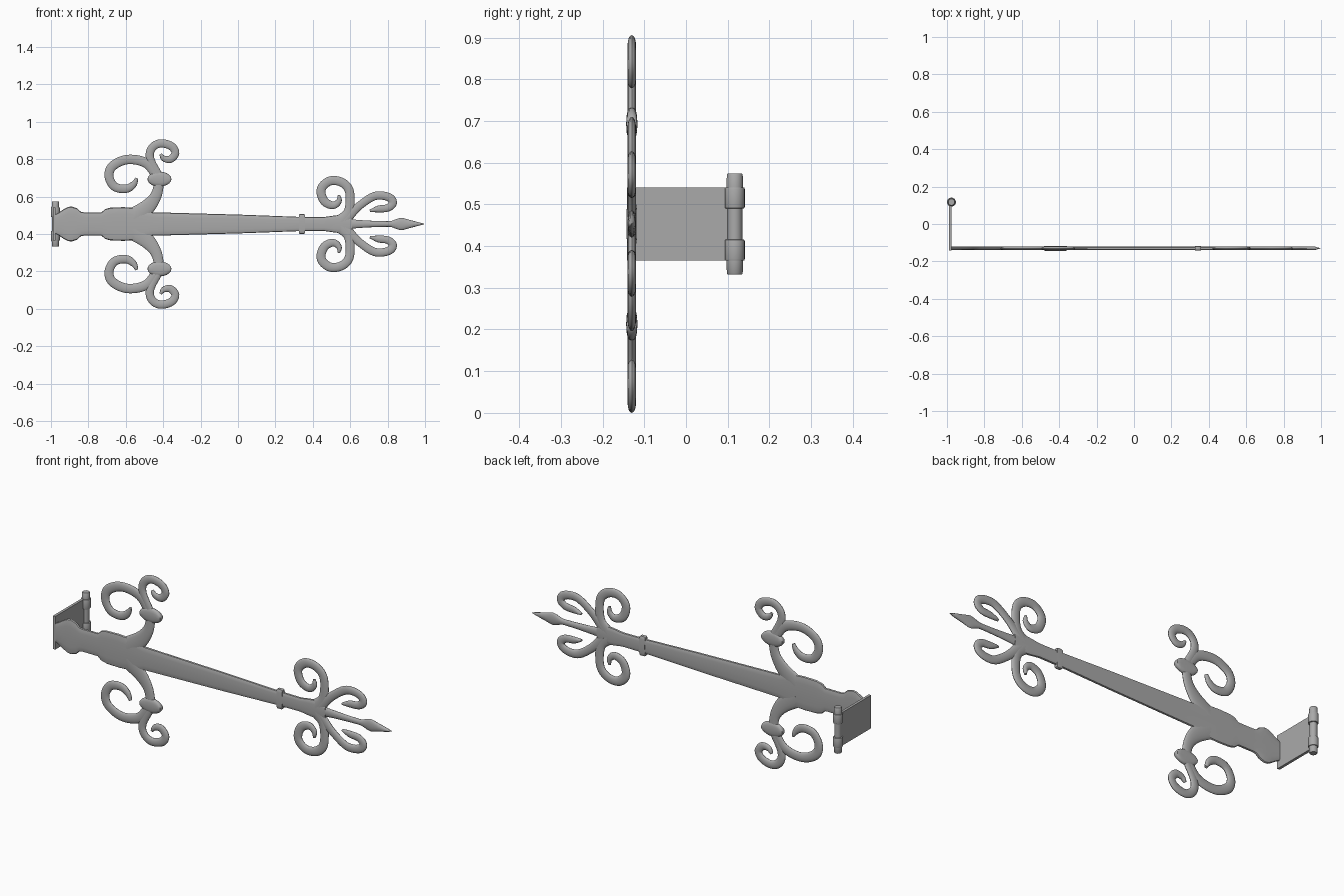
import bpy
import bmesh
from math import cos, sin, pi, copysign
from mathutils import Vector

cube = bpy.data.objects.get("Cube")
if cube:
    bpy.data.objects.remove(cube)

MID_Z = 0.453      # mirror height of the strap
STRAP_Y = -0.13    # depth plane of the strap
HALF = 0.01        # half thickness of the ironwork
SIDES = 16

iron = bpy.data.materials.new("grey_iron")
iron.use_nodes = True
colour = (0.4, 0.4, 0.4, 1)
iron.diffuse_color = colour
iron.node_tree.nodes["Principled BSDF"].inputs["Base Color"].default_value = colour


def finish(name, bm, angle=40):
    """Turn a bmesh into a named, shaded iron object."""
    bmesh.ops.recalc_face_normals(bm, faces=bm.faces)
    mesh = bpy.data.meshes.new(name)
    bm.to_mesh(mesh)
    bm.free()
    mesh.materials.append(iron)
    obj = bpy.data.objects.new(name, mesh)
    bpy.context.collection.objects.link(obj)
    bpy.ops.object.select_all(action='DESELECT')
    obj.select_set(True)
    bpy.context.view_layer.objects.active = obj
    bpy.ops.object.shade_smooth_by_angle(angle=angle * pi / 180)
    return obj


def skin(bm, rings):
    """Bridge rings of points and cap both ends."""
    loops = [[bm.verts.new(p) for p in ring] for ring in rings]
    for a, b in zip(loops, loops[1:]):
        for i in range(len(a)):
            j = (i + 1) % len(a)
            bm.faces.new((a[i], a[j], b[j], b[i]))
    bm.faces.new(loops[0])
    bm.faces.new(loops[-1])


def spline(pts, steps):
    """Catmull-Rom samples through (x, z, half width) points."""
    p = [Vector(q) for q in pts]
    p = [p[0] * 2 - p[1]] + p + [p[-1] * 2 - p[-2]]
    out = []
    for a, b, c, d in zip(p, p[1:], p[2:], p[3:]):
        for k in range(steps):
            t = k / steps
            out.append(b + (c - a) * t / 2 + (a * 2 - b * 5 + c * 4 - d) * t * t / 2
                       + (b * 3 - a - c * 3 + d) * t ** 3 / 2)
    return out + [p[-2]]


def forge(name, pts, flip=1, steps=6, half=HALF, power=1.0):
    """Sweep a flattened section along a path given in hundredths."""
    path = spline(pts, steps) if steps > 1 else [Vector(q) for q in pts]
    rings = []
    for i, p in enumerate(path):
        d = path[min(i + 1, len(path) - 1)] - path[max(i - 1, 0)]
        d = Vector((d.x, d.y)).normalized()
        ring = []
        for k in range(SIDES):
            a = 2 * pi * k / SIDES
            u = copysign(abs(cos(a)) ** power, cos(a)) * p.z
            v = copysign(abs(sin(a)) ** power, sin(a)) * min(half, p.z / 100)
            ring.append(((p.x - d.y * u) / 100, STRAP_Y + v,
                         MID_Z + flip * (p.y + d.x * u) / 100))
        rings.append(ring)
    bm = bmesh.new()
    skin(bm, rings)
    return finish(name, bm)


# Long tapering strap with its rounded heel and shoulder
strap = [(-98, 5), (-96, 6), (-93, 8), (-91, 9.1), (-89, 9.4), (-86, 8.4), (-84, 6.5),
         (-82, 6.2), (-73, 6.2), (-71, 8), (-68, 8.8), (-61, 9), (-53, 8.5), (-46, 6.3),
         (-39, 6.1), (1, 5), (33, 3.8), (46, 3.7), (52, 4.6), (57, 5), (61, 3)]
forge("strap", [(x, 0, w) for x, w in strap], steps=1, power=0.6)

# Spear point at the tip
spear = [(57, 2.8), (68, 1.9), (80, 1.5), (83, 2), (87, 3.3), (91, 2.4), (99.7, 0.1)]
forge("spear_tip", [(x, 0, w) for x, w in spear], steps=3)

# Raised collar band across the strap
forge("strap_collar", [(x, 0, w) for x, w in
                       ((32.5, 4.9), (33, 5.3), (35.3, 5.3), (35.8, 4.9))],
      steps=1, half=0.0125, power=0.4)

# Mirrored scrollwork
scrolls = {
    "stem": [(-56, 3, 5.5), (-48, 9.5, 4), (-43.5, 16, 2.9), (-42, 24, 2.6)],
    "large_scroll": [(-43, 25, 2.5), (-49, 32.5, 2.6), (-59, 34.5, 2.5), (-67, 31, 2.5),
                     (-69, 25.5, 2.4), (-66, 20, 2.3), (-60, 18.8, 2.2), (-56, 21, 1.8),
                     (-54, 24.5, 0.8)],
    "small_scroll": [(-42, 25, 2.3), (-46.5, 33.5, 2.2), (-47, 38.5, 2.2),
                     (-44.5, 42, 2.2), (-40.5, 43.1, 2.2), (-35.5, 41.5, 2.2),
                     (-33.5, 38, 2.1), (-36, 34.7, 2), (-39.5, 35, 1.6), (-41.5, 37.3, 0.7)],
    "end_scroll": [(55, 1, 4), (59, 6, 2.8), (60, 13, 2.4), (59, 19, 2.4), (55, 22.5, 2.4),
                   (49.5, 23.1, 2.4), (45.4, 20.3, 2.4), (44.4, 16.5, 2.4),
                   (46.5, 11.8, 2.3), (51, 10, 2), (54, 12.3, 1.5), (54, 15.5, 0.6)],
    "petal": [(57, 2, 3), (64, 9, 2.2), (71.7, 14.4, 2.2), (77, 15.2, 2.2), (81.5, 13.8, 2.2),
              (82.7, 11, 2.2), (80, 8.6, 2), (75, 8, 1.8), (70.5, 7, 0.6)],
}
for side, flip in (("upper", 1), ("lower", -1)):
    for part, pts in scrolls.items():
        forge(f"{side}_{part}", pts, flip)
    # Swollen knob where the scrolls branch
    knob = [(-42 - 6.4 * cos(pi * k / 10), 24, max(4 * sin(pi * k / 10), 0.1))
            for k in range(11)]
    forge(f"{side}_knob", knob, flip, steps=1, half=0.0135, power=0.8)

# Flat mounting leaf standing at right angles behind the strap
bm = bmesh.new()
bmesh.ops.create_cube(bm, size=1)
for v in bm.verts:
    v.co = Vector((-0.983 + v.co.x * 0.014, -0.0135 + v.co.y * 0.255, MID_Z + v.co.z * 0.176))
finish("mounting_leaf", bm)

# Hinge pin with two knuckles
pin = [(0, 0.017), (0.003, 0.019), (0.033, 0.02), (0.034, 0.023), (0.037, 0.024),
       (0.08, 0.024), (0.083, 0.023), (0.084, 0.018), (0.121, 0.018)]
pin += [(0.242 - h, r) for h, r in reversed(pin[:-1])]
bm = bmesh.new()
skin(bm, [[(-0.976 + r * cos(2 * pi * k / 24), 0.117 + r * sin(2 * pi * k / 24),
            MID_Z - 0.121 + h) for k in range(24)] for h, r in pin])
finish("hinge_pin", bm)
